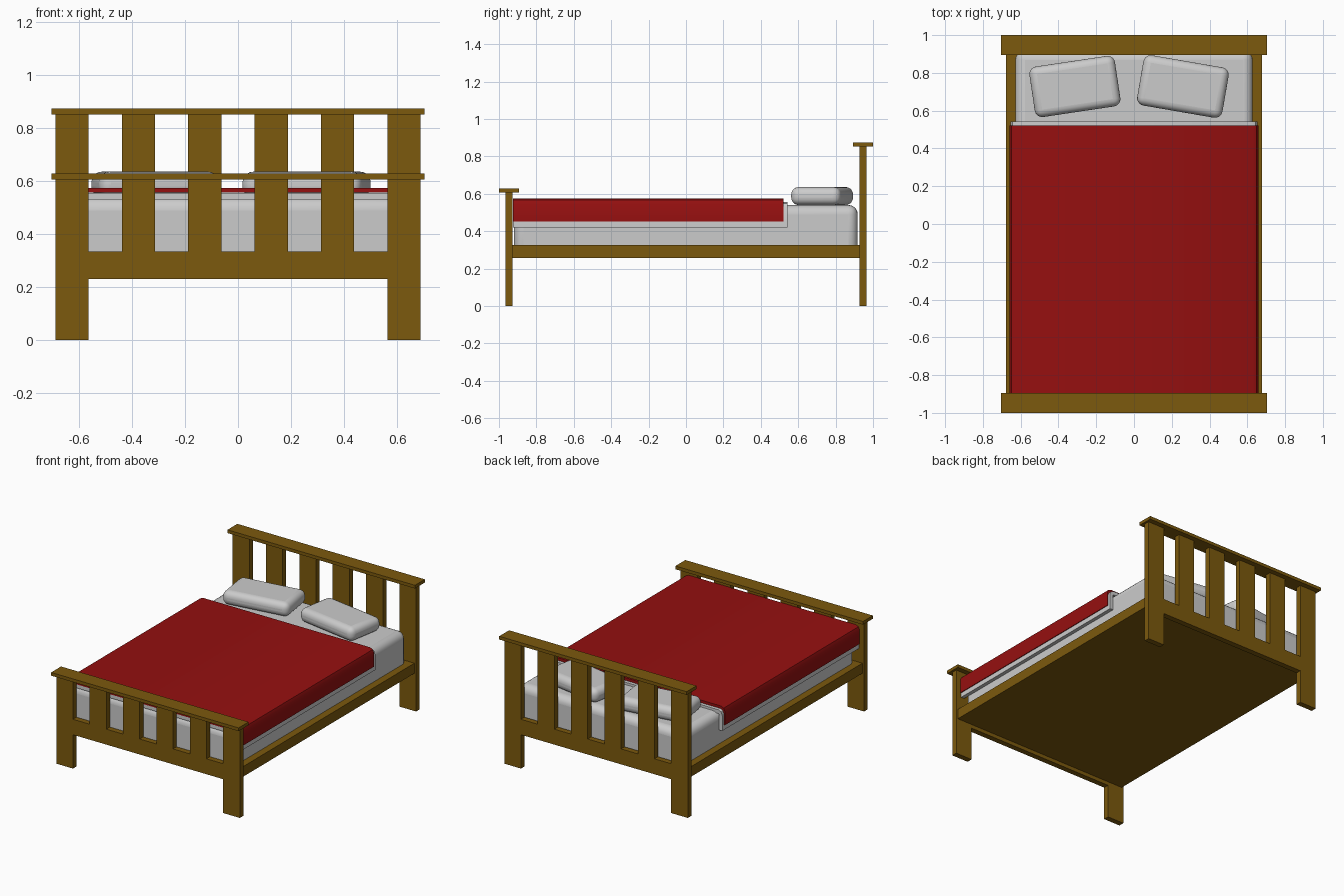
import bpy, bmesh
from math import radians
from mathutils import Matrix

if "Cube" in bpy.data.objects:
    bpy.data.objects.remove(bpy.data.objects["Cube"])


def material(name, rgb):
    m = bpy.data.materials.new(name)
    m.diffuse_color = (*rgb, 1)
    m.use_nodes = True
    m.node_tree.nodes["Principled BSDF"].inputs["Base Color"].default_value = m.diffuse_color
    return m


WOOD = material("wood", (0.2, 0.1, 0.004))
RED = material("red_fabric", (0.3, 0.005, 0.005))


def finish(bm, name, mat=None):
    bmesh.ops.recalc_face_normals(bm, faces=bm.faces)
    me = bpy.data.meshes.new(name)
    bm.to_mesh(me)
    bm.free()
    ob = bpy.data.objects.new(name, me)
    bpy.context.collection.objects.link(ob)
    if mat:
        me.materials.append(mat)
    return ob


def smooth(ob):
    bpy.ops.object.select_all(action='DESELECT')
    ob.select_set(True)
    bpy.context.view_layer.objects.active = ob
    bpy.ops.object.shade_smooth_by_angle(angle=radians(35))


def box(name, lo, hi, mat=None, radius=0.0, turn=0.0):
    size = [b - a for a, b in zip(lo, hi)]
    bm = bmesh.new()
    bmesh.ops.create_cube(bm, size=1, matrix=Matrix.Diagonal((*size, 1)))
    ob = finish(bm, name, mat)
    ob.location = [(a + b) / 2 for a, b in zip(lo, hi)]
    ob.rotation_euler.z = radians(turn)
    if radius:
        bev = ob.modifiers.new("round", 'BEVEL')
        bev.width, bev.segments = radius, 5
        smooth(ob)
    return ob


def extrude_profile(name, pts, y0, y1, mat=None):
    """Extrude an (x, z) outline along y."""
    bm = bmesh.new()
    face = bm.faces.new([bm.verts.new((x, y0, z)) for x, z in pts])
    back = bmesh.ops.duplicate(bm, geom=[face])["geom"]  # keep the start cap closed
    new = bmesh.ops.extrude_face_region(bm, geom=[f for f in back if isinstance(f, bmesh.types.BMFace)])["geom"]
    verts = [v for v in new if isinstance(v, bmesh.types.BMVert)]
    bmesh.ops.translate(bm, verts=verts, vec=(0, y1 - y0, 0))
    bmesh.ops.remove_doubles(bm, verts=bm.verts, dist=1e-5)
    return finish(bm, name, mat)


def end_board(name, y, top):
    """Comb-shaped board (two legs, cross panel, slats) with a cap on top."""
    half, low, high = 0.69, 0.23, 0.335
    cell = 2 * half / 11
    pts = [(half, 0), (half - cell, 0), (half - cell, low),
           (cell - half, low), (cell - half, 0), (-half, 0)]
    for i in range(11):
        x = -half + i * cell
        z = top if i % 2 == 0 else high
        pts += [(x, z), (x + cell, z)]
    extrude_profile(name, pts, y - 0.019, y + 0.019, WOOD)
    box(name + "_cap", (-0.705, y - 0.053, top), (0.705, y + 0.053, top + 0.022), WOOD)


def drape(name, half, top, bottom, thick, cut, y0, y1, mat=None):
    """Thin cloth folded over both sides of the mattress."""
    right = [(half - cut, top), (half - cut * 0.3, top - cut * 0.3),
             (half, top - cut), (half, bottom), (half - thick, bottom),
             (half - thick, top - cut), (half - cut, top - thick)]
    left = [(-x, z) for x, z in reversed(right)]
    smooth(extrude_profile(name, right + left, y0, y1, mat))


# Wooden frame
end_board("footboard", -0.947, 0.607)
end_board("headboard", 0.947, 0.853)
box("bed_base", (-0.677, -0.93, 0.256), (0.677, 0.93, 0.325), WOOD)

# Bedding (the mattress sinks into the base)
box("mattress", (-0.628, -0.92, 0.265), (0.628, 0.918, 0.54), radius=0.05)
drape("sheet", 0.653, 0.556, 0.42, 0.025, 0.03, -0.924, 0.543)
drape("blanket", 0.658, 0.575, 0.452, 0.018, 0.03, -0.926, 0.522, RED)

# Pillows
for name, x, turn in (("pillow_left", -0.313, 8.5), ("pillow_right", 0.259, -9.8)):
    box(name, (x - 0.229, 0.593, 0.54), (x + 0.229, 0.863, 0.636), radius=0.04, turn=turn)
